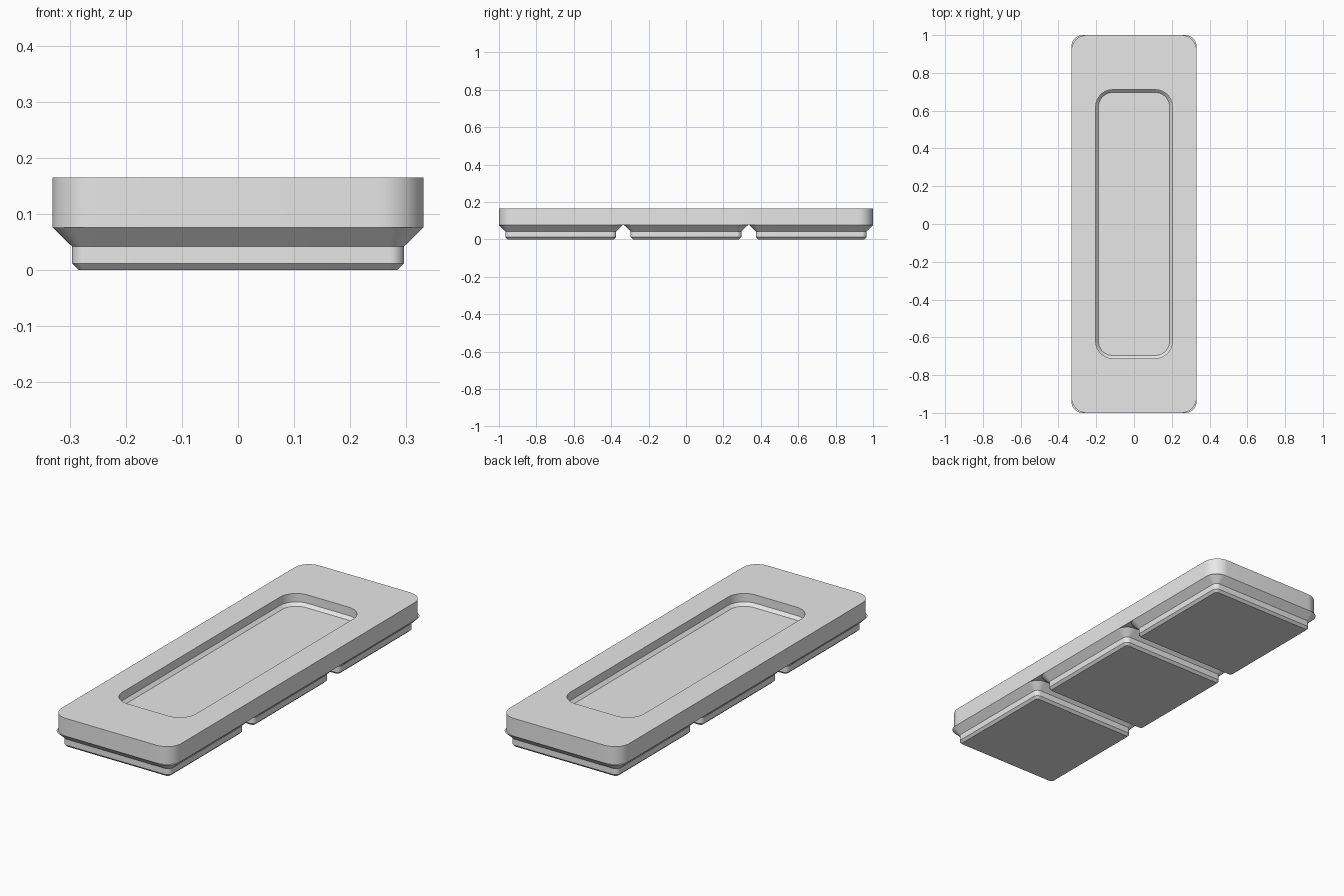
import bpy, bmesh
from math import sin, cos, pi, radians

cube = bpy.data.objects.get("Cube")
if cube:
    bpy.data.objects.remove(cube, do_unlink=True)

grey = bpy.data.materials.new("light_grey")
grey.use_nodes = True
colour = (0.8, 0.8, 0.8, 1)
grey.diffuse_color = colour
grey.node_tree.nodes["Principled BSDF"].inputs["Base Color"].default_value = colour

STEPS = 10


def rounded_ring(bm, hx, hy, r, z):
    """Rounded rectangle of half sizes hx, hy and corner radius r."""
    verts = []
    for i, (sx, sy) in enumerate([(1, 1), (-1, 1), (-1, -1), (1, -1)]):
        for k in range(STEPS + 1):
            a = (i + k / STEPS) * pi / 2
            verts.append(bm.verts.new((sx * (hx - r) + r * cos(a),
                                       sy * (hy - r) + r * sin(a), z)))
    return verts


def loft(name, sections, y=0):
    """Closed solid through a list of rounded rectangles, capped at both ends."""
    bm = bmesh.new()
    rings = [rounded_ring(bm, *s) for s in sections]
    n = len(rings[0])
    for a, b in zip(rings, rings[1:]):
        for i in range(n):
            j = (i + 1) % n
            bm.faces.new((a[i], a[j], b[j], b[i]))
    bm.faces.new(rings[0][::-1])
    bm.faces.new(rings[-1])
    mesh = bpy.data.meshes.new(name)
    bm.to_mesh(mesh)
    bm.free()
    mesh.materials.append(grey)
    ob = bpy.data.objects.new(name, mesh)
    ob.location.y = y
    bpy.context.collection.objects.link(ob)
    bpy.ops.object.select_all(action="DESELECT")
    ob.select_set(True)
    bpy.context.view_layer.objects.active = ob
    bpy.ops.object.shade_smooth_by_angle(angle=radians(25))
    return ob


TOP, BASE = 0.165, 0.076
WIDTH = 0.331

# Slab with a rounded tray recess, chamfered around its floor
loft("tray_slab", [
    (WIDTH, 1.0, 0.08, BASE),
    (WIDTH, 1.0, 0.08, TOP),
    (0.203, 0.711, 0.09, TOP),
    (0.203, 0.711, 0.09, TOP - 0.042),
    (0.188, 0.696, 0.075, TOP - 0.057),
])

# Three stepped square feet
foot_profile = [(0.284, 0.013, 0), (0.296, 0.025, 0.012),
                (0.296, 0.025, 0.042), (WIDTH, 0.06, BASE)]
for label, y in (("front", -0.669), ("middle", 0), ("back", 0.669)):
    loft(label + "_foot", [(h, h, r, z) for h, r, z in foot_profile], y)
